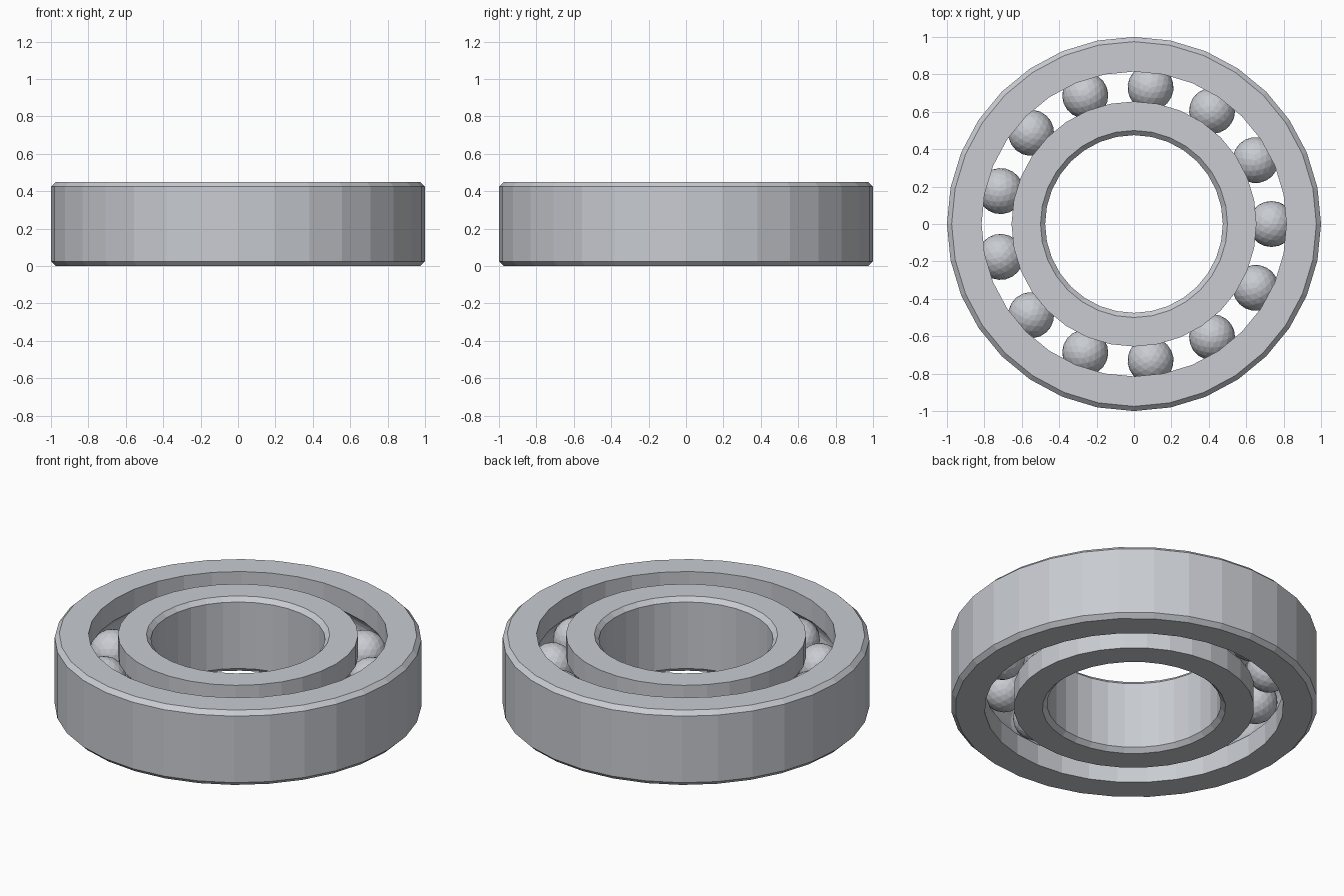
import bpy, bmesh, math
from mathutils import Matrix

cube = bpy.data.objects.get("Cube")
if cube:
    bpy.data.objects.remove(cube, do_unlink=True)

HEIGHT = 0.45
MID = HEIGHT / 2
PITCH = 0.735       # radius of the ball circle
BALL_R = 0.123
LAND = 0.08         # gap from ball circle to each ring's land
CHAMFER = 0.025
SIDES = 32
BALLS = 13

steel = bpy.data.materials.new("brushed steel")
steel.use_nodes = True
colour = (0.58, 0.6, 0.64, 1)
steel.diffuse_color = colour
steel.node_tree.nodes["Principled BSDF"].inputs["Base Color"].default_value = colour


def finish(name, bm):
    mesh = bpy.data.meshes.new(name)
    bm.to_mesh(mesh)
    bm.free()
    mesh.materials.append(steel)
    obj = bpy.data.objects.new(name, mesh)
    bpy.context.collection.objects.link(obj)
    return obj


def lathe(name, profile):
    """Revolve a closed (radius, z) profile into a faceted ring."""
    bm = bmesh.new()
    loops = []
    for i in range(SIDES):
        a = math.tau * i / SIDES
        loops.append([bm.verts.new((r * math.cos(a), r * math.sin(a), z)) for r, z in profile])
    n = len(profile)
    for i, here in enumerate(loops):
        there = loops[(i + 1) % SIDES]
        for j in range(n):
            k = (j + 1) % n
            bm.faces.new((here[j], there[j], there[k], here[k]))
    bmesh.ops.recalc_face_normals(bm, faces=bm.faces)
    return finish(name, bm)


def race_profile(rim, side):
    """Chamfered rim on one side, ball groove on the other (side = +1 outer, -1 inner)."""
    land = PITCH + side * LAND
    shoulder = rim - side * CHAMFER
    points = [(land, 0), (shoulder, 0), (rim, CHAMFER),
              (rim, HEIGHT - CHAMFER), (shoulder, HEIGHT), (land, HEIGHT)]
    groove_r = BALL_R + 0.003
    half = math.acos(LAND / groove_r)
    steps = 8
    for i in range(steps + 1):
        a = half - 2 * half * i / steps
        points.append((PITCH + side * groove_r * math.cos(a), MID + groove_r * math.sin(a)))
    return points


# Rings
lathe("outer_ring", race_profile(1.0, 1))
lathe("inner_ring", race_profile(0.475, -1))

# Balls spaced evenly between the rings
for i in range(BALLS):
    bm = bmesh.new()
    turn = Matrix.Rotation(math.tau * i / BALLS, 4, 'Z')
    bmesh.ops.create_icosphere(bm, subdivisions=3, radius=BALL_R,
                               matrix=turn @ Matrix.Translation((PITCH, 0, MID)))
    finish(f"ball_{i + 1}", bm)
